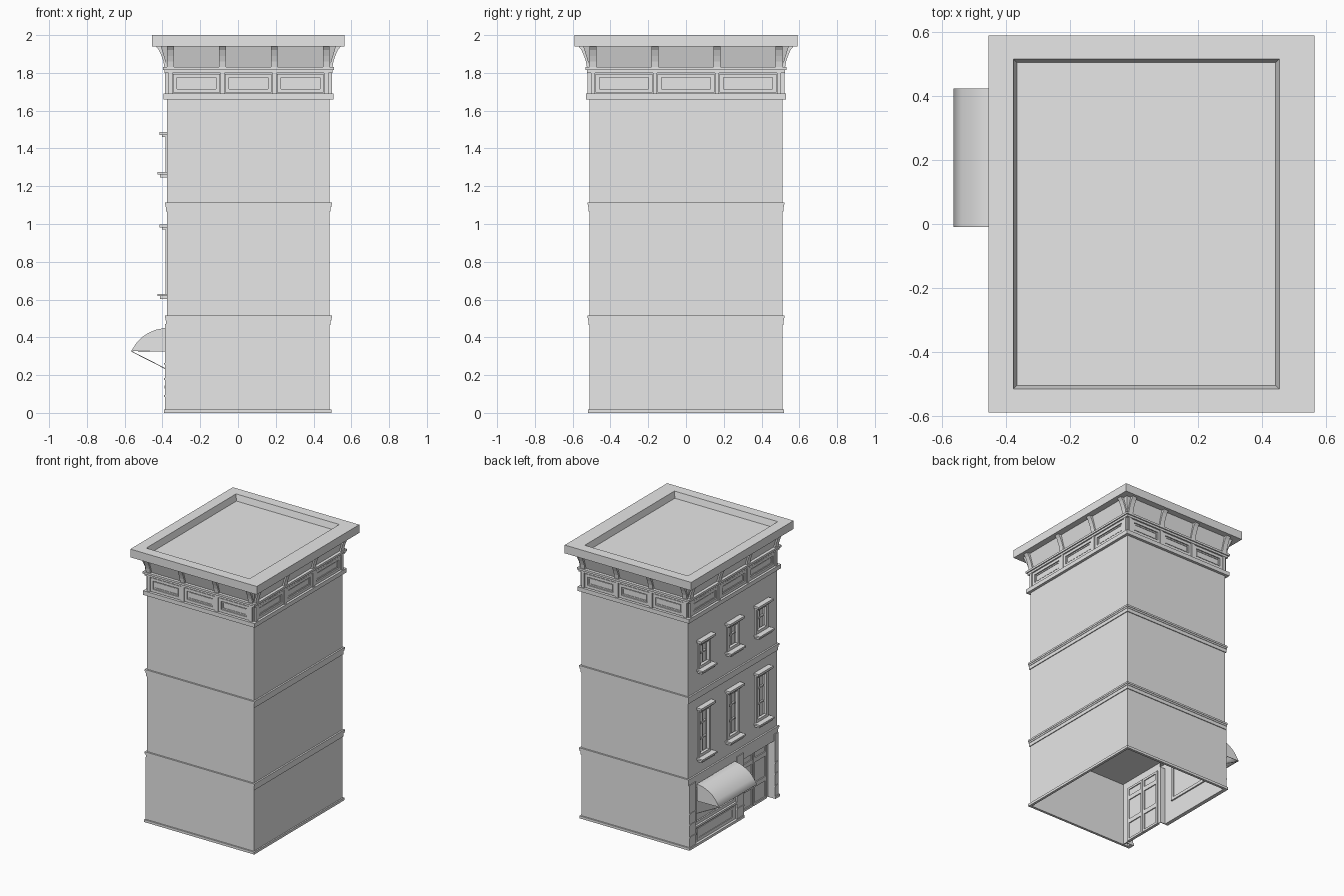
import bpy, bmesh

cube = bpy.data.objects.get("Cube")
if cube:
    bpy.data.objects.remove(cube, do_unlink=True)

# One stone colour for the whole building
stone = bpy.data.materials.new("pale_grey_stone")
stone.use_nodes = True
stone.diffuse_color = (0.8, 0.8, 0.8, 1)
stone.node_tree.nodes["Principled BSDF"].inputs["Base Color"].default_value = (0.8, 0.8, 0.8, 1)

# Wall planes
X0, X1, Y = -0.375, 0.485, 0.51
FRONT, BACK, PLAIN, SHOP = "front", "back", "plain", "shop"
SIDES = (FRONT, BACK, PLAIN, SHOP)


def place(side, u, d, z):
    """Point on a wall: u along it, d outward from it, z up."""
    return {FRONT: (u, -Y - d, z), BACK: (u, Y + d, z),
            PLAIN: (X1 + d, u, z), SHOP: (X0 - d, u, z)}[side]


def span(side):
    return (X0, X1) if side in (FRONT, BACK) else (-Y, Y)


class Part:
    """Collects simple solids into one named object."""

    def __init__(self, name):
        self.name, self.bm = name, bmesh.new()

    def prism(self, side, profile, u0, u1):
        a, b = ([self.bm.verts.new(place(side, u, d, z)) for d, z in profile] for u in (u0, u1))
        self.bm.faces.new(a)
        self.bm.faces.new(b[::-1])
        for i in range(len(a)):
            j = (i + 1) % len(a)
            self.bm.faces.new((a[j], a[i], b[i], b[j]))

    def slab(self, side, u0, u1, d0, d1, z0, z1):
        self.prism(side, [(d0, z0), (d1, z0), (d1, z1), (d0, z1)], u0, u1)

    def frame(self, side, u0, u1, d0, d1, z0, z1, w):
        for a, b in ((u0, u0 + w), (u1 - w, u1)):
            self.slab(side, a, b, d0, d1, z0, z1)
        for a, b in ((z0, z0 + w), (z1 - w, z1)):
            self.slab(side, u0 + w, u1 - w, d0, d1, a, b)

    def block(self, z0, z1, out, top_out=None):
        """Full-plan block overhanging the walls, optionally flared."""
        top_out = out if top_out is None else top_out
        loops = []
        for z, o in ((z0, out), (z1, top_out)):
            loops.append([self.bm.verts.new(p) for p in (
                (X0 - o, -Y - o, z), (X1 + o, -Y - o, z), (X1 + o, Y + o, z), (X0 - o, Y + o, z))])
        low, high = loops
        self.bm.faces.new(low[::-1])
        top = self.bm.faces.new(high)
        for i in range(4):
            j = (i + 1) % 4
            self.bm.faces.new((low[i], low[j], high[j], high[i]))
        return top

    def finish(self):
        bmesh.ops.recalc_face_normals(self.bm, faces=self.bm.faces[:])
        mesh = bpy.data.meshes.new(self.name)
        self.bm.to_mesh(mesh)
        self.bm.free()
        mesh.materials.append(stone)
        obj = bpy.data.objects.new(self.name, mesh)
        bpy.context.collection.objects.link(obj)
        return obj


# Upper storeys, with window recesses cut into the shop side
body = Part("upper_storeys")
body.block(0.47, 1.7, 0)
body = body.finish()
cuts = Part("window_cutter")
windows = [(c, z0, z1, rows) for c in (-0.33, 0, 0.33)
           for z0, z1, rows in ((0.63, 0.97, 3), (1.275, 1.46, 2))]
for c, z0, z1, rows in windows:
    cuts.slab(SHOP, c - 0.06, c + 0.06, -0.025, 0.05, z0, z1)
cutter = cuts.finish()
cutter.hide_render = True
mod = body.modifiers.new("window_recesses", "BOOLEAN")
mod.object, mod.solver = cutter, "EXACT"
bpy.context.view_layer.objects.active = body
bpy.ops.object.modifier_apply(modifier=mod.name)
bpy.data.objects.remove(cutter, do_unlink=True)

# Window casings, glazing bars, sills and lintels
trim, bars, ledges = Part("window_casings"), Part("window_bars"), Part("window_sills_and_lintels")
for c, z0, z1, rows in windows:
    trim.frame(SHOP, c - 0.07, c + 0.07, -0.012, 0.01, z0, z1, 0.02)
    bars.slab(SHOP, c - 0.005, c + 0.005, -0.026, -0.012, z0, z1)
    for r in range(1, rows):
        z = z0 + (z1 - z0) * r / rows
        bars.slab(SHOP, c - 0.05, c + 0.05, -0.026, -0.013, z - 0.005, z + 0.005)
    ledges.slab(SHOP, c - 0.085, c + 0.085, 0, 0.05, z0 - 0.012, z0)
    ledges.slab(SHOP, c - 0.075, c + 0.075, 0, 0.038, z0 - 0.028, z0 - 0.012)
    ledges.slab(SHOP, c - 0.085, c + 0.085, 0, 0.04, z1 + 0.012, z1 + 0.028)
    ledges.slab(SHOP, c - 0.075, c + 0.075, 0, 0.028, z1, z1 + 0.012)
for part in (trim, bars, ledges):
    part.finish()

# Floor bands
bands = Part("floor_bands")
for z in (0.465, 1.065):
    bands.block(z, z + 0.025, 0.006)
    bands.block(z + 0.025, z + 0.037, 0.009)
    bands.block(z + 0.037, z + 0.05, 0.012)
bands.finish()

# Hollow ground floor: plain walls and plinth
walls, plinth = Part("ground_walls"), Part("plinth")
for side in (FRONT, BACK, PLAIN):
    u0, u1 = span(side)
    walls.slab(side, u0, u1, -0.008, 0, 0, 0.48)
    plinth.slab(side, u0 - 0.01, u1 + 0.01, -0.004, 0.01, 0, 0.018)
for u0, u1 in ((-0.52, -0.47), (-0.115, 0.52)):
    plinth.slab(SHOP, u0, u1, -0.004, 0.018, 0, 0.018)
walls.finish()
plinth.finish()

# Shopfront: pilasters, header, stall riser and display window
shop = Part("shopfront")
for u0, u1 in ((-0.51, -0.47), (-0.115, -0.035), (0.435, 0.51)):
    shop.slab(SHOP, u0, u1, -0.01, 0.012, 0, 0.47)
    for z in (0.09, 0.18, 0.26):
        shop.slab(SHOP, u0, u1, 0, 0.016, z - 0.005, z + 0.005)
shop.slab(SHOP, -0.51, 0.51, -0.01, 0.006, 0.42, 0.47)
shop.slab(SHOP, -0.035, 0.435, -0.01, 0, 0, 0.13)
shop.frame(SHOP, -0.01, 0.41, 0, 0.005, 0.03, 0.115, 0.015)
shop.slab(SHOP, -0.035, 0.435, -0.01, 0.015, 0.13, 0.145)
shop.frame(SHOP, -0.035, 0.435, -0.02, 0, 0.145, 0.42, 0.022)
shop.slab(SHOP, -0.02, 0.42, -0.014, -0.01, 0.16, 0.41)
shop.finish()

# Recessed double door
door = Part("double_door")
D0, D1 = -0.47, -0.115
door.slab(SHOP, D0 - 0.03, D1, -0.05, -0.044, 0, 0.47)
door.slab(SHOP, D0, D1, -0.05, 0, 0.42, 0.43)
for u in (D0 - 0.006, D1):
    door.slab(SHOP, u, u + 0.006, -0.05, 0, 0, 0.43)
mid = (D0 + D1) / 2
for u0, u1 in ((D0 + 0.02, mid - 0.002), (mid + 0.002, D1 - 0.02)):
    for z0, z1 in ((0, 0.15), (0.15, 0.33), (0.33, 0.41)):
        door.frame(SHOP, u0, u1, -0.057, -0.036, z0, z1, 0.016)
door.finish()

# Curved awning with cheeks, open underneath
awning = Part("awning")
curve = [(0.012, 0.45), (0.06, 0.44), (0.1, 0.423), (0.135, 0.4), (0.165, 0.367), (0.19, 0.328)]
rows = [[awning.bm.verts.new(place(SHOP, u, d, z)) for d, z in curve + [(0.012, 0.325)]]
        for u in (-0.01, 0.425)]
for row in rows:
    awning.bm.faces.new(row)
for i in range(len(curve) - 1):
    awning.bm.faces.new((rows[0][i], rows[0][i + 1], rows[1][i + 1], rows[1][i]))
awning = awning.finish()
for face in awning.data.polygons:
    face.use_smooth = len(face.vertices) == 4
thick = awning.modifiers.new("cloth", "SOLIDIFY")
thick.thickness = 0.003

# Awning stays
stays = Part("awning_stays")
for u in (-0.008, 0.419):
    stays.prism(SHOP, [(0.01, 0.232), (0.188, 0.323), (0.188, 0.328), (0.01, 0.237)], u, u + 0.004)
stays.finish()

# Cornice ledges and the flared wall under the eaves
cornice = Part("cornice")
cornice.block(1.66, 1.69, 0.02)
cornice.block(1.69, 1.8, 0)
cornice.block(1.8, 1.815, 0.014)
cornice.block(1.815, 1.83, 0.022)
cornice.block(1.83, 1.945, 0, 0.035)
cornice.finish()

# Frieze piers, framed panels and curved brackets on all four sides
piers, panels, brackets = Part("frieze_piers"), Part("frieze_panels"), Part("eave_brackets")
scroll = [(-0.01, 1.83), (0.015, 1.83), (0.02, 1.86), (0.03, 1.89),
          (0.043, 1.92), (0.06, 1.942), (-0.01, 1.942)]
for side in SIDES:
    u0, u1 = span(side)
    h = 0.018
    step = (u1 - u0 - 2 * h) / 3
    for i in range(4):
        c = u0 + h + step * i
        piers.slab(side, c - h * 0.6, c + h * 0.6, 0, 0.012, 1.69, 1.8)
        brackets.prism(side, scroll, c - h, c + h)
        if i < 3:
            panels.frame(side, c + 0.014, c + step - 0.014, 0, 0.009, 1.695, 1.795, 0.02)
            panels.frame(side, c + 0.04, c + step - 0.04, 0, 0.004, 1.721, 1.769, 0.006)
for part in (piers, panels, brackets):
    part.finish()

# Roof slab with a sunken, sloped-edge deck
roof = Part("roof_slab")
top = roof.block(1.94, 2.0, 0.08)
bmesh.ops.inset_region(roof.bm, faces=[top], thickness=0.07)
for v in top.verts:
    v.co.x = -0.378 if v.co.x < 0 else 0.455
    v.co.y = -0.517 if v.co.y < 0 else 0.517
bmesh.ops.inset_region(roof.bm, faces=[top], thickness=0.016)
for v in top.verts:
    v.co.z -= 0.045
roof.finish()
